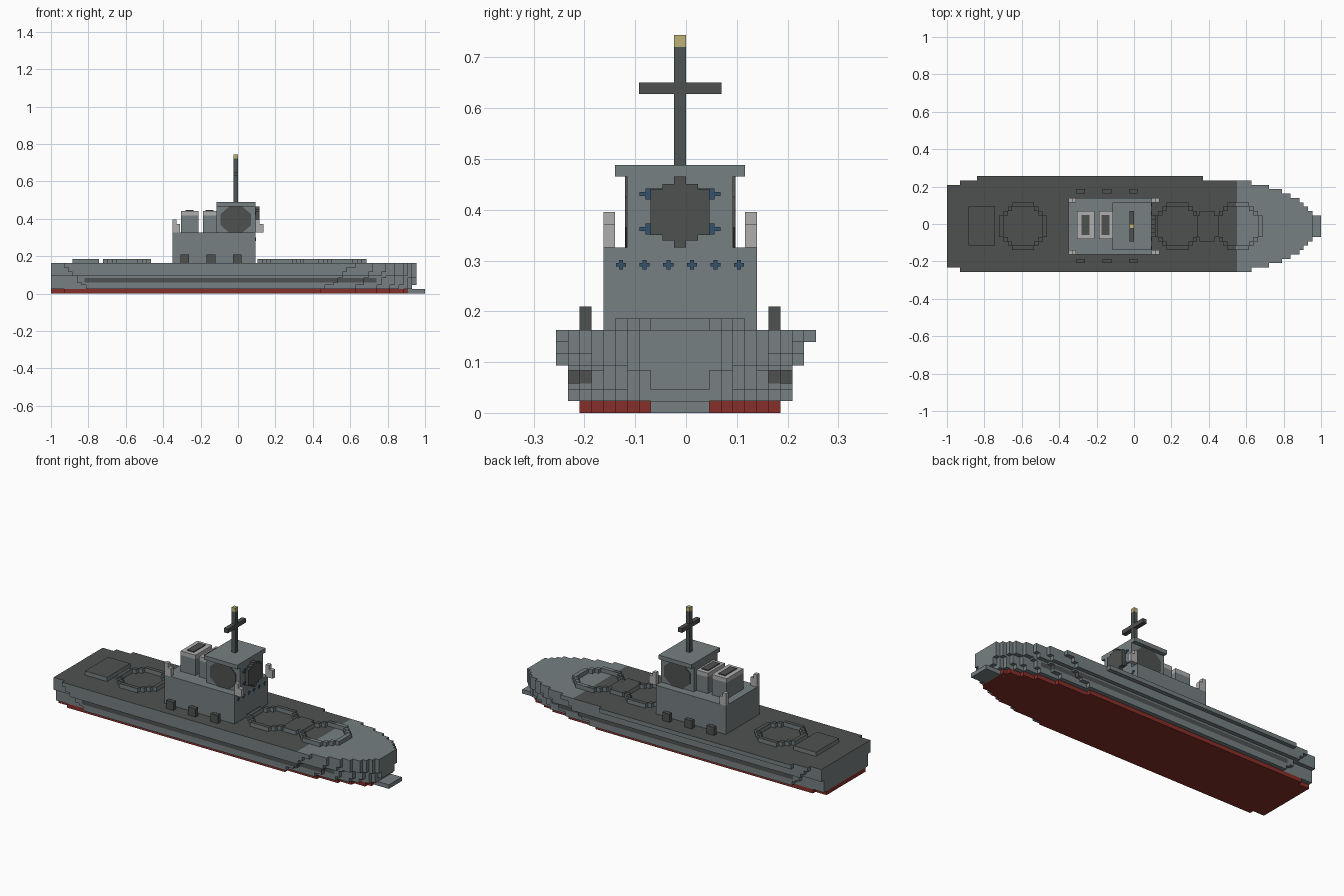
import bpy, bmesh, math
from mathutils import Vector

if "Cube" in bpy.data.objects:
    bpy.data.objects.remove(bpy.data.objects["Cube"])

U = 2 / 86          # one block
CY = -U / 2         # centre line of the ship


def material(name, rgb):
    m = bpy.data.materials.new(name)
    m.use_nodes = True
    m.diffuse_color = (*rgb, 1)
    m.node_tree.nodes["Principled BSDF"].inputs["Base Color"].default_value = (*rgb, 1)
    return m


GREY = material("hull_grey", (0.18, 0.215, 0.22))
DARK = material("deck_dark_grey", (0.078, 0.083, 0.083))
MAST = material("mast_grey", (0.076, 0.09, 0.088))
LIGHT = material("light_grey", (0.42, 0.43, 0.42))
RED = material("keel_red", (0.24, 0.028, 0.022))
BLUE = material("window_blue", (0.035, 0.085, 0.15))
GOLD = material("lamp_gold", (0.52, 0.44, 0.19))


def finish(bm, name, mats):
    bmesh.ops.recalc_face_normals(bm, faces=bm.faces)
    me = bpy.data.meshes.new(name)
    bm.to_mesh(me)
    bm.free()
    for m in mats:
        me.materials.append(m)
    ob = bpy.data.objects.new(name, me)
    bpy.context.collection.objects.link(ob)
    return ob


def add_box(bm, x, y, z):
    r = bmesh.ops.create_cube(bm, size=1)
    for v in r["verts"]:
        v.co = Vector([a + (b - a) * (c + 0.5) for (a, b), c in zip((x, y, z), v.co)])


def box(name, x, y, z, mat):
    bm = bmesh.new()
    add_box(bm, x, y, z)
    return finish(bm, name, [mat])


def prism(bm, pts, vec):
    f = bm.faces.new([bm.verts.new(p) for p in pts])
    r = bmesh.ops.extrude_face_region(bm, geom=[f])
    verts = [g for g in r["geom"] if isinstance(g, bmesh.types.BMVert)]
    bmesh.ops.translate(bm, vec=vec, verts=verts)


def cut_x(bm, x):
    bmesh.ops.bisect_plane(bm, geom=bm.verts[:] + bm.edges[:] + bm.faces[:],
                           plane_co=(x, 0, 0), plane_no=(1, 0, 0))


def dark_tops(bm, ztop):
    # dark paint on upward faces behind the foredeck
    bm.normal_update()
    for f in bm.faces:
        c = f.calc_center_median()
        if abs(f.normal.z) > 0.9 and c.z > ztop - 0.001 and c.x < 0.55:
            f.material_index = 1


def hull_layer(name, z0, z1, width, x_start, x_end, tip, stern, mats, paint=None):
    # stepped outline: straight sides, elliptical bow, notched stern
    def half(i):
        x = -1 + (i + 0.5) * U
        if x < stern:
            return width - 1
        t = max(0, (x - x_start) / (x_end - x_start))
        return round(width * math.sqrt(max(0, 1 - t * t)))
    n = round((tip + 1) / U)
    side, last = [], None
    for i in range(n):
        h = half(i)
        if h != last:
            if last is not None:
                side.append((-1 + i * U, (last + 0.5) * U))
            side.append((-1 + i * U, (h + 0.5) * U))
            last = h
    side.append((-1 + n * U, (last + 0.5) * U))
    pts = [(x, CY - h, z0 * U) for x, h in side] + [(x, CY + h, z0 * U) for x, h in reversed(side)]
    bm = bmesh.new()
    prism(bm, pts, (0, 0, (z1 - z0) * U))
    if paint:
        paint(bm)
    return finish(bm, name, mats)


def paint_deck(bm):
    cut_x(bm, 0.55)
    dark_tops(bm, 7 * U)


def paint_band(bm):
    cut_x(bm, -0.82)
    cut_x(bm, 0.74)
    bm.normal_update()
    for f in bm.faces:
        if -0.82 < f.calc_center_median().x < 0.74 and abs(f.normal.z) < 0.5:
            f.material_index = 1


# Hull, from keel to deck
hull_layer("keel", 0, 1, 8, 0.18, 0.95, 0.907, -0.93, [RED])
hull_layer("hull_lower", 1, 2, 9, 0.24, 0.96, 0.93, -0.81, [GREY])
hull_layer("hull_below_band", 2, 2.5, 9, 0.30, 0.965, 0.95, -0.84, [GREY])
hull_layer("hull_band", 2.5, 3.6, 9, 0.34, 0.965, 0.95, -0.86, [GREY, DARK], paint_band)
hull_layer("hull_above_band", 3.6, 4, 9, 0.36, 0.97, 0.95, -0.86, [GREY])
hull_layer("hull_flare", 4, 5, 10, 0.38, 0.97, 0.95, -0.88, [GREY])
hull_layer("hull_upper", 5, 6, 10, 0.42, 0.97, 0.95, -0.91, [GREY])
hull_layer("deck", 6, 7, 10, 0.46, 0.97, 0.95, -0.93, [GREY, DARK], paint_deck)
box("bow_bulb", (0.88, 1), (CY - 2.5 * U, CY + 2.5 * U), (0, U), GREY)

# Walkway on the left side
bm = bmesh.new()
add_box(bm, (-0.84, 0.37), (10 * U, 11 * U), (6 * U, 7 * U))
dark_tops(bm, 7 * U)
finish(bm, "side_walkway", [GREY, DARK])

# Raised deck rings made from blocks
for name, cx in (("rear_ring", -0.593), ("middle_ring", 0.233), ("front_ring", 0.558)):
    bm = bmesh.new()
    for i in range(-5, 6):
        for j in range(-5, 6):
            if round(math.hypot(i, j)) == 5:
                x, y = cx + i * U, CY + j * U
                add_box(bm, (x - U / 2, x + U / 2), (y - U / 2, y + U / 2), (7 * U, 8 * U))
    dark_tops(bm, 8 * U)
    finish(bm, name, [GREY, DARK])
for name, x, h in (("rear_hatch", (-0.884, -0.744), 4.5), ("ring_link", (0.35, 0.43), 3.5)):
    bm = bmesh.new()
    add_box(bm, x, (CY - h * U, CY + h * U), (7 * U, 8 * U))
    dark_tops(bm, 8 * U)
    finish(bm, name, [GREY, DARK])

# Superstructure and bridge tower
box("superstructure", (-0.349, 0.093), (-7 * U, 6 * U), (7 * U, 14 * U), GREY)
box("bridge_tower", (-0.116, 0.093), (-5 * U, 4 * U), (14 * U, 20 * U), GREY)
box("bridge_roof", (-0.116, 0.093), (-6 * U, 5 * U), (20 * U, 21 * U), GREY)

# Dark panels on the tower sides
ZC = 17 * U
outline = [(-0.081, -0.03), (-0.035, -0.07), (0.035, -0.07), (0.081, -0.03),
           (0.081, 0.03), (0.035, 0.07), (-0.035, 0.07), (-0.081, 0.03)]
for name, y, d in (("right_panel", -5 * U, -0.004), ("left_panel", 4 * U, 0.004)):
    bm = bmesh.new()
    prism(bm, [(CY + a, y, ZC + b) for a, b in outline], (0, d, 0))
    finish(bm, name, [DARK])

# Block disc on the tower front
bm = bmesh.new()
for h, v in ((2.5, 1.95), (1.5, 2.4), (0.5, 3)):
    add_box(bm, (0.09, 0.093 + U), (CY - h * U, CY + h * U), (ZC - v * U, ZC + v * U))
finish(bm, "front_disc", [DARK])

# Windows: thin plates on the front faces
bm = bmesh.new()
for z in (0.362, 0.431):
    for s in (-1, 1):
        for a, b, h in ((0.03, 0.068, 0.011), (0.068, 0.08, 0.004)):
            y = sorted((CY + s * a, CY + s * b))
            add_box(bm, (0.092, 0.096), y, (z - h, z + h))
finish(bm, "bridge_windows", [BLUE])
bm = bmesh.new()
for k in range(6):
    y = CY + (k - 2.5) * 2 * U
    add_box(bm, (0.092, 0.096), (y - 0.010, y + 0.010), (0.288, 0.295))
    add_box(bm, (0.092, 0.0965), (y - 0.004, y + 0.004), (0.282, 0.301))
finish(bm, "lower_windows", [BLUE])

# Funnels with light caps and dark vents
for name, x in (("rear_funnel", (-0.305, -0.212)), ("front_funnel", (-0.188, -0.116))):
    box(name, x, (-0.081, 0.07), (14 * U, 18 * U), GREY)
    box(name + "_cap", x, (-0.081, 0.07), (18 * U, 19 * U), LIGHT)
    m = sum(x) / 2
    box(name + "_vent", (m - 0.021, m + 0.021), (-0.058, 0.047), (19 * U, 19 * U + 0.005), DARK)

# Light corner posts
for side, y in (("right", (-7 * U, -6 * U)), ("left", (5 * U, 6 * U))):
    bm = bmesh.new()
    add_box(bm, (-0.349, -0.309), y, (14 * U, 16 * U))
    add_box(bm, (-0.349, -0.328), y, (16 * U, 17 * U))
    finish(bm, side + "_rear_post", [LIGHT])
    bm = bmesh.new()
    add_box(bm, (0.093, 0.137), y, (14 * U, 16 * U))
    add_box(bm, (0.093, 0.114), y, (16 * U, 17 * U))
    finish(bm, side + "_front_post", [LIGHT])

# Deck lockers along both sides
for i, x in enumerate((-0.284, -0.144, -0.004)):
    for side, y in (("right", -9 * U), ("left", 7 * U)):
        box(f"{side}_locker_{i + 1}", (x - U, x + U), (y, y + U), (7 * U, 9 * U), DARK)

# Mast with crossbar and lamp
box("mast", (-U, 0), (-U, 0), (21 * U, 31 * U), MAST)
box("mast_crossbar", (-U - 0.001, 0.001), (-4 * U, 3 * U), (27 * U, 28 * U), DARK)
box("mast_lamp", (-U, 0), (-U, 0), (31 * U, 32 * U), GOLD)
